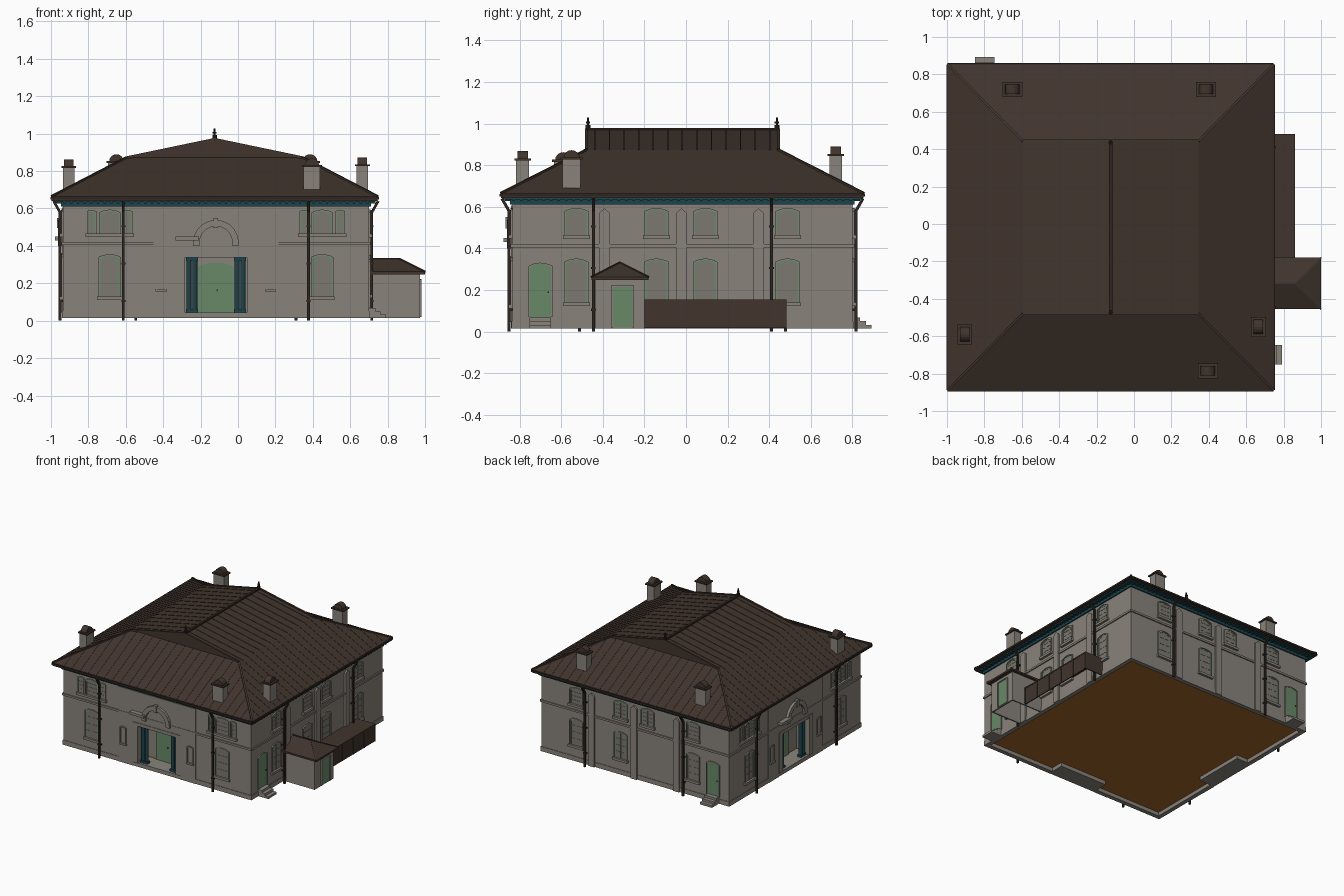
import bpy, bmesh
from math import sin, cos, pi
from mathutils import Vector, Matrix

if "Cube" in bpy.data.objects:
    bpy.data.objects.remove(bpy.data.objects["Cube"])

COLOURS = {
    "stone": (.25, .228, .198), "roof_brown": (.052, .035, .0255),
    "dark_trim": (.026, .018, .014), "teal_paint": (.012, .056, .072),
    "green_paint": (.14, .25, .14), "window_glass": (.2, .188, .16),
    "earth": (.37, .13, .02),
}
MATS = {}
for key, rgb in COLOURS.items():
    m = bpy.data.materials.new(key)
    m.use_nodes = True
    m.diffuse_color = (*rgb, 1)
    m.node_tree.nodes["Principled BSDF"].inputs["Base Color"].default_value = (*rgb, 1)
    MATS[key] = m

CENTRE = Vector((-.118, -.017, 0))
H = .818          # half width of the square house
BAY, DEPTH = .208, .13   # portico half width and depth
parts = {}


def mesh_for(name, mat):
    if (name, mat) not in parts:
        parts[name, mat] = bmesh.new()
    return parts[name, mat]


# Frames: "plan" is (x, y, z) about the centre; a side is (along, height, outward)
def frame(side):
    if side == "plan":
        return lambda p, q, t: CENTRE + Vector((p, q, t))
    if side == "world":
        return lambda p, q, t: Vector((p, q, t))
    if side == "front_face":
        return lambda p, q, t: Vector((p, t, q))
    if side == "side_face":
        return lambda p, q, t: Vector((t, p, q))
    rot = Matrix.Rotation(side * pi / 2, 3, 'Z')
    return lambda u, z, d: CENTRE + rot @ Vector((u, -H - d, z))


def prism(name, mat, side, pts, a, b, smooth=False):
    bm, f = mesh_for(name, mat), frame(side)
    lo = [bm.verts.new(f(p, q, a)) for p, q in pts]
    hi = [bm.verts.new(f(p, q, b)) for p, q in pts]
    faces = [bm.faces.new(lo[::-1]), bm.faces.new(hi)]
    n = len(pts)
    for i in range(n):
        face = bm.faces.new((lo[i], lo[(i + 1) % n], hi[(i + 1) % n], hi[i]))
        face.smooth = smooth
        faces.append(face)
    bmesh.ops.recalc_face_normals(bm, faces=faces)


def rect(p0, p1, q0, q1):
    return [(p0, q0), (p1, q0), (p1, q1), (p0, q1)]


def box(name, mat, side, p0, p1, q0, q1, a, b):
    prism(name, mat, side, rect(p0, p1, q0, q1), a, b)


def beam(name, mat, a, b, w):
    a, b = Vector(a), Vector(b)
    rot = (b - a).to_track_quat('Z', 'Y').to_matrix().to_4x4()
    mat4 = Matrix.Translation((a + b) / 2) @ rot @ Matrix.Diagonal((w, w, (b - a).length, 1))
    bmesh.ops.create_cube(mesh_for(name, mat), size=1, matrix=mat4)


def shell(name, mat, faces):
    bm = mesh_for(name, mat)
    for f in faces:
        bm.faces.new([bm.verts.new(v) for v in f])
    bmesh.ops.remove_doubles(bm, verts=bm.verts[:], dist=.0001)
    bmesh.ops.recalc_face_normals(bm, faces=bm.faces[:])


def arch(u, w, z0, z1, rise, n=10):
    """Outline from bottom right over the top to bottom left; shallow arches are segmental."""
    power = 1 if rise >= w else 2
    top = [(u + w * cos(i * pi / n), z1 - rise + rise * sin(i * pi / n) ** power) for i in range(n + 1)]
    return [(u + w, z0)] + top + [(u - w, z0)]


def surround(name, mat, side, u, w, z0, z1, rise, t, a, b):
    extra = t if rise >= w else 0
    prism(name, mat, side, arch(u, w + t, z0, z1 + t, rise + extra)
          + arch(u, w, z0, z1, rise)[::-1], a, b)


def window(side, u, z0, z1, w=.05, rise=.016):
    prism("window_panes", "window_glass", side, arch(u, w, z0, z1, rise), 0, .002)
    surround("window_frames", "green_paint", side, u, w - .007, z0, z1 - .007, rise, .007, 0, .004)
    surround("window_surrounds", "stone", side, u, w, z0, z1, rise, .006, 0, .009)
    box("window_sills", "stone", side, u - w - .013, u + w + .013, z0 - .018, z0, 0, .018)
    if w > .03:
        box("window_bars", "window_glass", side, u - .002, u + .002, z0, z1 - .004, 0, .004)
    for i in range(1, 4):
        z = z0 + (z1 - z0) * i / 4
        box("window_bars", "window_glass", side, u - w, u + w, z - .0015, z + .0015, 0, .004)


def side_door(side, u):
    prism("side_doors", "green_paint", side, arch(u, .052, .07, .325, .016), 0, .005)
    surround("door_surrounds", "stone", side, u, .052, .07, .325, .016, .006, 0, .009)
    box("door_knobs", "dark_trim", side, u + .035, u + .042, .185, .192, 0, .012)
    for i in range(3):
        box("door_steps", "stone", side, u - .052, u + .052, .015, .068 - i * .018, 0, .035 + i * .028)


def circle(u, d, r, n=14):
    return [(u + r * cos(2 * pi * i / n), d + r * sin(2 * pi * i / n)) for i in range(n)]


def column(side, u):
    p = frame(side)(u, 0, -.03)
    prism("portico_columns", "teal_paint", "world", circle(p.x, p.y, .0135), .06, .335, True)
    for z0, z1 in ((.045, .062), (.322, .337)):
        box("column_blocks", "teal_paint", side, u - .016, u + .016, z0, z1, -.046, -.014)


def portico(side):
    n = BAY
    box("portico_floor", "stone", side, -n, n, .015, .045, -DEPTH, .004)
    # Slightly projecting bay face around the opening
    prism("portico_bay", "stone", side,
          [(-.335, .015), (-n, .015), (-n, .36), (n, .36), (n, .015),
           (.335, .015), (.335, .605), (-.335, .605)], 0, .006)
    prism("entrance_door", "green_paint", side, arch(0, .095, .045, .31, .02), -DEPTH, -DEPTH + .008)
    box("door_knobs", "dark_trim", side, .004, .01, .16, .166, -DEPTH, -DEPTH + .016)
    for s in (-1, 1):
        box("portico_piers", "stone", side, *sorted((s * .165, s * n)), .045, .36, -.05, .012)
        for u in (.113, .145):
            column(side, s * u)
        # Narrow niches beside the opening
        surround("niche_surrounds", "stone", side, s * .292, .022, .17, .295, .008, .006, .006, .014)
        box("niche_sills", "stone", side, s * .292 - .03, s * .292 + .03, .157, .17, .006, .018)
    box("portico_beam", "stone", side, -n, n, .337, .362, -.055, .01)
    surround("portico_arch", "stone", side, 0, .088, .40, .505, .088, .034, .006, .026)
    box("arch_keystone", "stone", side, -.012, .012, .495, .55, .006, .032)
    box("entablature_slab", "stone", side, -.215, -.09, .43, .45, .006, .042)


def plan(h):
    """Square plan with a portico recess on the front and the left."""
    i = DEPTH - H
    return [(-h, -h), (-BAY, -h), (-BAY, i), (BAY, i), (BAY, -h), (h, -h), (h, h),
            (-h, h), (-h, BAY), (i, BAY), (i, -BAY), (-h, -BAY)]


# Main walls stand on a hollow footing around the ground floor
prism("lower_walls", "stone", "plan", plan(H), .05, .36)
box("upper_walls", "stone", "plan", -H, H, -H, H, .36, .64)
prism("ground_floor", "earth", "plan", plan(H - .02), .044, .052)

for side in range(4):
    # String course, footing and painted cornice
    box("string_course", "stone", side, -H - .006, H + .006, .405, .42, 0, .009)
    f = frame(side)
    pipe = .495 if side in (0, 3) else .428
    for s in (-1, 1):
        inner_end = BAY if side in (0, 3) else 0
        box("footing", "stone", side, *sorted((s * inner_end, s * (H + .004))), .015, .051, -.03, .004)
        # Downpipes with an offset top
        beam("downpipes", "dark_trim", f(s * pipe, 0, .016), f(s * pipe, .585, .016), .014)
        beam("downpipes", "dark_trim", f(s * pipe, .58, .016), f(s * pipe, .64, .05), .014)
        for z in (.1, .3, .5):
            box("pipe_clips", "dark_trim", side, s * pipe - .011, s * pipe + .011, z, z + .01, 0, .024)
    box("frieze", "teal_paint", side, -H - .01, H + .01, .61, .64, 0, .01)
    for i in range(46):
        u = -.81 + i * .036
        box("cornice_brackets", "teal_paint", side, u - .006, u + .006, .627, .64, .01, .036)

for side in (0, 3):
    portico(side)
    for u in (-.568, .568):
        window(side, u, .13, .35, .054)
        window(side, u, .465, .588, .052)
        for s in (-1, 1):
            window(side, u + s * .096, .465, .585, .02, .006)

for side in (1, 2):
    for u in (-.51, -.125, .11, .505):
        window(side, u, .463, .588, .052)
        if side == 1 or u != .11:
            window(side, u, .14, .345, .052)
    for u in (-.375, -.005, .365):
        prism("pilasters", "stone", side, [(u - .026, .015), (u + .026, .015), (u + .026, .57),
                                           (u, .592), (u - .026, .57)], 0, .014)
side_door(1, -.683)
side_door(2, .68)

# Roof: hipped eaves below a long gabled crown
RC = Vector((-.125, -.0175, 0))
E, SX, SY, ZE, ZS, ZR = .871, .47, .462, .664, .872, .97


def roof_pt(x, y, z):
    return RC + Vector((x, y, z))


prism("soffit", "teal_paint", "world", rect(RC.x - .86, RC.x + .86, RC.y - .86, RC.y + .86), .634, .642)
prism("eaves", "roof_brown", "world", rect(RC.x - E, RC.x + E, RC.y - E, RC.y + E), .641, ZE)
faces = []
for s in (-1, 1):
    e = [roof_pt(s * E, t * E, ZE) for t in (-s, s)]
    sh = [roof_pt(s * SX, t * SY, ZS) for t in (-s, s)]
    r = [roof_pt(0, t * SY, ZR) for t in (-s, s)]
    faces += [(e[0], e[1], sh[1], sh[0]), (sh[0], sh[1], r[1], r[0])]
    e = [roof_pt(t * E, s * E, ZE) for t in (s, -s)]
    sh = [roof_pt(t * SX, s * SY, ZS) for t in (s, -s)]
    faces += [(e[0], e[1], sh[1], sh[0]), (sh[0], sh[1], roof_pt(0, s * SY, ZR))]
shell("main_roof", "roof_brown", faces)

for s in (-1, 1):
    for t in (-1, 1):
        beam("hip_caps", "roof_brown", roof_pt(s * E, t * E, ZE), roof_pt(s * SX, t * SY, ZS), .013)
        beam("gable_edges", "roof_brown", roof_pt(s * SX, t * SY, ZS), roof_pt(0, t * SY, ZR), .014)
    # Standing seams, shortened where they meet a hip
    for i in range(-12, 13):
        v = i * .07
        k = min(1, (E - abs(v)) / (E - SY))
        zk = ZE + (ZS - ZE) * k
        beam("roof_seams", "roof_brown", roof_pt(s * E, v, ZE), roof_pt(s * (E - (E - SX) * k), v, zk), .004)
        if k == 1:
            beam("roof_seams", "roof_brown", roof_pt(s * SX, v, ZS), roof_pt(0, v, ZR), .006)
        k = min(1, (E - abs(v)) / (E - SX))
        zk = ZE + (ZS - ZE) * k
        beam("roof_seams", "roof_brown", roof_pt(v, s * E, ZE), roof_pt(v, s * (E - (E - SY) * k), zk), .004)
    beam("gutters", "dark_trim", roof_pt(s * E, -E, .655), roof_pt(s * E, E, .655), .014)
    beam("gutters", "dark_trim", roof_pt(-E, s * E, .655), roof_pt(E, s * E, .655), .014)
    # Ridge finials
    p = roof_pt(0, s * (SY - .008), 0)
    for r, z0, z1 in ((.012, .96, .992), (.005, .992, 1.028), (.01, 1.0, 1.01)):
        prism("finials", "dark_trim", "world", circle(p.x, p.y, r, 8), z0, z1)
beam("ridge_cap", "dark_trim", roof_pt(0, -SY, ZR), roof_pt(0, SY, ZR), .018)

# Chimneys with rounded caps: centre, top, and whether the broad face is to the front
for x, y, top, broad_x in ((.395, -.785, .868, True), (-.65, .72, .89, True), (.385, .72, .89, True),
                           (-.905, -.59, .862, False), (.665, -.55, .872, False)):
    a, b = (.044, .031) if broad_x else (.031, .044)
    z = top - .038
    box("chimney_stacks", "stone", "world", x - a, x + a, y - b, y + b, .66, z)
    box("chimney_cornices", "roof_brown", "world", x - a - .009, x + a + .009, y - b - .009, y + b + .009,
        z - .008, z + .002)
    mid, across, view = (x, y, "front_face") if broad_x else (y, x, "side_face")
    prism("chimney_caps", "roof_brown", view, [(mid + .039 * cos(i * pi / 8), z + .038 * sin(i * pi / 8))
                                               for i in range(9)], across - .025, across + .025)

# Side porch: open-bottomed walls under a hipped roof
box("porch_walls", "stone", "world", .70, .972, -.435, -.425, .015, .252)
box("porch_walls", "stone", "world", .70, .972, -.21, -.2, .015, .252)
box("porch_walls", "stone", "world", .962, .972, -.425, -.21, .015, .252)
box("porch_eaves", "roof_brown", "world", .69, 1.0, -.455, -.18, .248, .262)
a, b, c, d = [Vector((x, y, .262)) for x, y in rect(.69, 1.0, -.455, -.18)]
r0, r1 = Vector((.69, -.318, .332)), Vector((.86, -.318, .332))
shell("porch_roof", "roof_brown", [(a, b, r1, r0), (b, c, r1), (c, d, r0, r1), (d, a, r0)])
for p, q in ((b, r1), (c, r1), (r0, r1)):
    beam("porch_ridges", "roof_brown", p, q, .008)
box("porch_door", "green_paint", "side_face", -.352, -.258, .02, .215, .97, .977)
surround("porch_door_frame", "stone", "side_face", -.305, .047, .02, .215, .002, .008, .97, .982)

# Low panelled passage along the side wall, open underneath
box("passage_top", "roof_brown", "world", .70, .86, -.2, .482, .145, .155)
box("passage_side", "roof_brown", "world", .85, .858, -.2, .482, .018, .146)
box("passage_end", "roof_brown", "world", .70, .858, .474, .482, .018, .146)
for i in range(6):
    y = -.195 + i * .1345
    box("passage_battens", "roof_brown", "world", .853, .862, y - .004, y + .004, .018, .153)

for (name, mat), bm in parts.items():
    mesh = bpy.data.meshes.new(name)
    bm.to_mesh(mesh)
    bm.free()
    mesh.materials.append(MATS[mat])
    bpy.context.collection.objects.link(bpy.data.objects.new(name, mesh))
